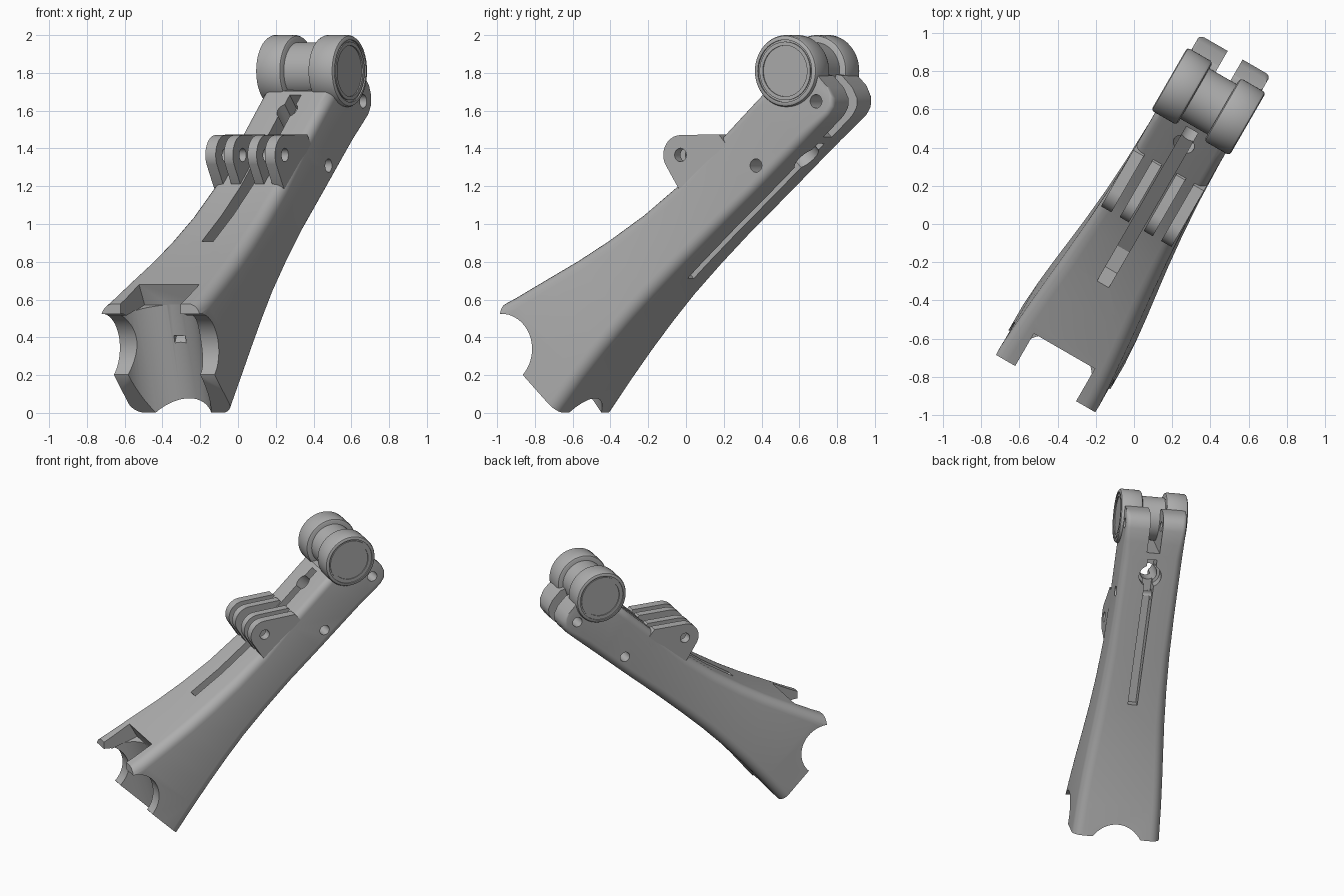
import bpy, bmesh
from math import pi, sin, cos, radians, sqrt
from mathutils import Matrix

default_cube = bpy.data.objects.get("Cube")
if default_cube:
    bpy.data.objects.remove(default_cube, do_unlink=True)

# One colour
grey = bpy.data.materials.new("matte_grey")
grey.use_nodes = True
colour = (0.42, 0.42, 0.42, 1)
grey.diffuse_color = colour
grey.node_tree.nodes["Principled BSDF"].inputs["Base Color"].default_value = colour

# Parts are built lying down (x along the arm, z out of its top), then tilted into place
PLACE = (Matrix.Translation((0.015, -0.008, 0))
         @ Matrix.Rotation(radians(60), 4, 'Z')
         @ Matrix.Rotation(radians(-45), 4, 'Y'))


def tilt(points):
    """Convert (horizontal, height) points to the lying-down frame."""
    return [((h + z) / sqrt(2), (z - h) / sqrt(2)) for h, z in points]


def circle(x, z, r, start=0, end=2 * pi, count=40):
    step = (end - start) / count
    return [(x + r * cos(start + i * step), z + r * sin(start + i * step))
            for i in range(count)]


def make(name, bm):
    bmesh.ops.recalc_face_normals(bm, faces=bm.faces)
    mesh = bpy.data.meshes.new(name)
    bm.to_mesh(mesh)
    bm.free()
    mesh.materials.append(grey)
    obj = bpy.data.objects.new(name, mesh)
    bpy.context.collection.objects.link(obj)
    return obj


def loft(name, rings, closed=False):
    """Skin a list of equal rings; the ends are capped unless closed."""
    bm = bmesh.new()
    rows = [[bm.verts.new(p) for p in ring] for ring in rings]
    n = len(rows[0])
    for low, high in zip(rows, rows[1:]):
        for i in range(n):
            j = (i + 1) % n
            bm.faces.new((low[i], low[j], high[j], high[i]))
    bm.faces.new(rows[0])
    bm.faces.new(rows[-1])
    return make(name, bm)


def prism(name, outline, y0, y1):
    return loft(name, [[(x, y, z) for x, z in outline] for y in (y0, y1)])


def lathe_y(name, profile, x, z, count=56):
    return loft(name, [[(px, y, pz) for px, pz in circle(x, z, r, count=count)]
                       for r, y in profile])


def rod(name, r, length, matrix):
    bm = bmesh.new()
    bmesh.ops.create_cone(bm, cap_ends=True, segments=56, radius1=r, radius2=r,
                          depth=length, matrix=matrix)
    return make(name, bm)


def cut(obj, cutter):
    cutter.hide_render = True
    mod = obj.modifiers.new("cut", 'BOOLEAN')
    mod.operation = 'DIFFERENCE'
    mod.solver = 'EXACT'
    mod.object = cutter
    bpy.context.view_layer.objects.active = obj
    bpy.ops.object.modifier_apply(modifier=mod.name)
    bpy.data.objects.remove(cutter, do_unlink=True)


def section(x, w, low, high, r):
    """Rounded rectangle across the arm."""
    ring = []
    corners = ((w - r, high - r), (r - w, high - r), (r - w, low + r), (w - r, low + r))
    for k, (y, z) in enumerate(corners):
        for i in range(7):
            t = (k + i / 6) * pi / 2
            ring.append((x, y + r * cos(t), z + r * sin(t)))
    return ring


# Arm body: station, half width, underside, top, edge radius
stations = [
    (-0.75, 0.315, 0.40, 1.26, 0.07), (-0.43, 0.308, 0.43, 1.14, 0.07),
    (-0.2, 0.298, 0.455, 1.06, 0.07), (0, 0.284, 0.47, 1.0, 0.07),
    (0.2, 0.267, 0.478, 0.94, 0.07), (0.4, 0.25, 0.48, 0.89, 0.07),
    (0.64, 0.233, 0.473, 0.84, 0.065), (0.9, 0.22, 0.46, 0.805, 0.06),
    (1.2, 0.213, 0.44, 0.795, 0.05), (1.5, 0.213, 0.423, 0.785, 0.05),
    (1.63, 0.213, 0.415, 0.78, 0.05), (1.72, 0.213, 0.41, 0.71, 0.04),
    (1.82, 0.213, 0.406, 0.66, 0.03), (1.87, 0.213, 0.418, 0.65, 0.03),
    (1.905, 0.213, 0.45, 0.63, 0.03), (1.925, 0.213, 0.51, 0.6, 0.02),
]
body = loft("arm_body", [section(*s) for s in stations])

# Clamp end: outer trim, crosswise tube seat, upright tube seat and squared upper notch
cut(body, prism("end_trim", tilt([
    (-0.955, 1.5), (-0.955, 0.52), (-0.9, 0.52), (-0.81, 0.2),
    (-0.605, 0), (-0.2, -0.4), (-2, -0.4), (-2, 1.5)]), -1, 1))
cut(body, prism("cross_tube_seat", circle(*tilt([(-0.947, 0.335)])[0], 0.19, count=56), -1, 1))
seat_x, seat_z = tilt([(-0.74, -0.041)])[0]
cut(body, rod("upright_tube_seat", 0.22, 1.153,
              Matrix.Translation((seat_x, 0, seat_z)) @ Matrix.Rotation(radians(28.2), 4, 'Y')))
cut(body, prism("upper_notch", tilt([
    (-0.70, 0.572), (-0.765, 0.69), (-1.06, 1.2), (-1.6, 1.2), (-1.6, 0.28)]), -0.184, 0.184))
cut(body, prism("tie_slot", tilt([
    (-1, 0.25), (-1, 0.41), (-0.62, 0.41), (-0.69, 0.25)]), -0.035, 0.035))

# Long grooves in the top and underside, and the open fork at the tip
cut(body, prism("top_groove", [(0.39, 1.2), (0.39, 0.77), (0.5, 0.7), (1.6, 0.68), (1.6, 1.2)],
                -0.035, 0.035))
cut(body, prism("under_groove", [(0.53, 0.2), (0.53, 0.56), (1.6, 0.56), (1.6, 0.2)],
                -0.033, 0.033))
cut(body, prism("fork_gap", [(1.65, 0.2), (1.65, 1.2), (2.2, 1.2), (2.2, 0.2)], -0.045, 0.045))

# Bolt hole through the thickness, with its wide recess below
cut(body, rod("bolt_hole", 0.058, 1.4, Matrix.Translation((1.48, 0, 0.6))))
cut(body, rod("bolt_recess", 0.078, 0.4, Matrix.Translation((1.48, 0, 0.32))))

# Crosswise pin holes
for hole_x, hole_z in ((1.322, 0.53), (1.822, 0.511)):
    cut(body, prism("pin_hole", circle(hole_x, hole_z, 0.036, count=24), -1, 1))
parts = [body]

# Hinge ears: four plates, mirrored about the middle
pivot = (1.035, 0.896)
ear_outline = ([(0.89, 0.7), (1.27, 0.7), (1.278, 0.808)]
               + circle(*pivot, 0.105, pi / 4, pi * 0.95, 16) + [(0.906, 0.8)])
for side, word in ((1, "right"), (-1, "left")):
    for label, near, far in (("inner", 0.045, 0.1), ("outer", 0.15, 0.213)):
        ear = prism(f"{word}_{label}_ear", ear_outline, side * near, side * far)
        cut(ear, prism("ear_hole", circle(*pivot, 0.036, count=24), -1, 1))
        parts.append(ear)

# Rollers with ringed end caps, and the core between them
roller_at = (1.81, 0.75)
roller_profile = [
    (0.01, 0.082), (0.172, 0.082), (0.185, 0.088), (0.19, 0.1), (0.19, 0.222),
    (0.185, 0.232), (0.175, 0.237), (0.165, 0.237), (0.165, 0.228), (0.155, 0.228),
    (0.155, 0.235), (0.135, 0.235), (0.135, 0.228), (0.01, 0.228)]
for side, word in ((1, "left"), (-1, "right")):
    parts.append(lathe_y(f"{word}_roller", [(r, y * side) for r, y in roller_profile], *roller_at))
parts.append(lathe_y("roller_core", [(0.152, -0.09), (0.152, 0.09)], *roller_at))

# Stand everything in its tilted pose and smooth the rounded surfaces
bpy.ops.object.select_all(action='DESELECT')
for part in parts:
    part.data.transform(PLACE)
    part.select_set(True)
bpy.context.view_layer.objects.active = body
bpy.ops.object.shade_smooth_by_angle(angle=radians(30))
